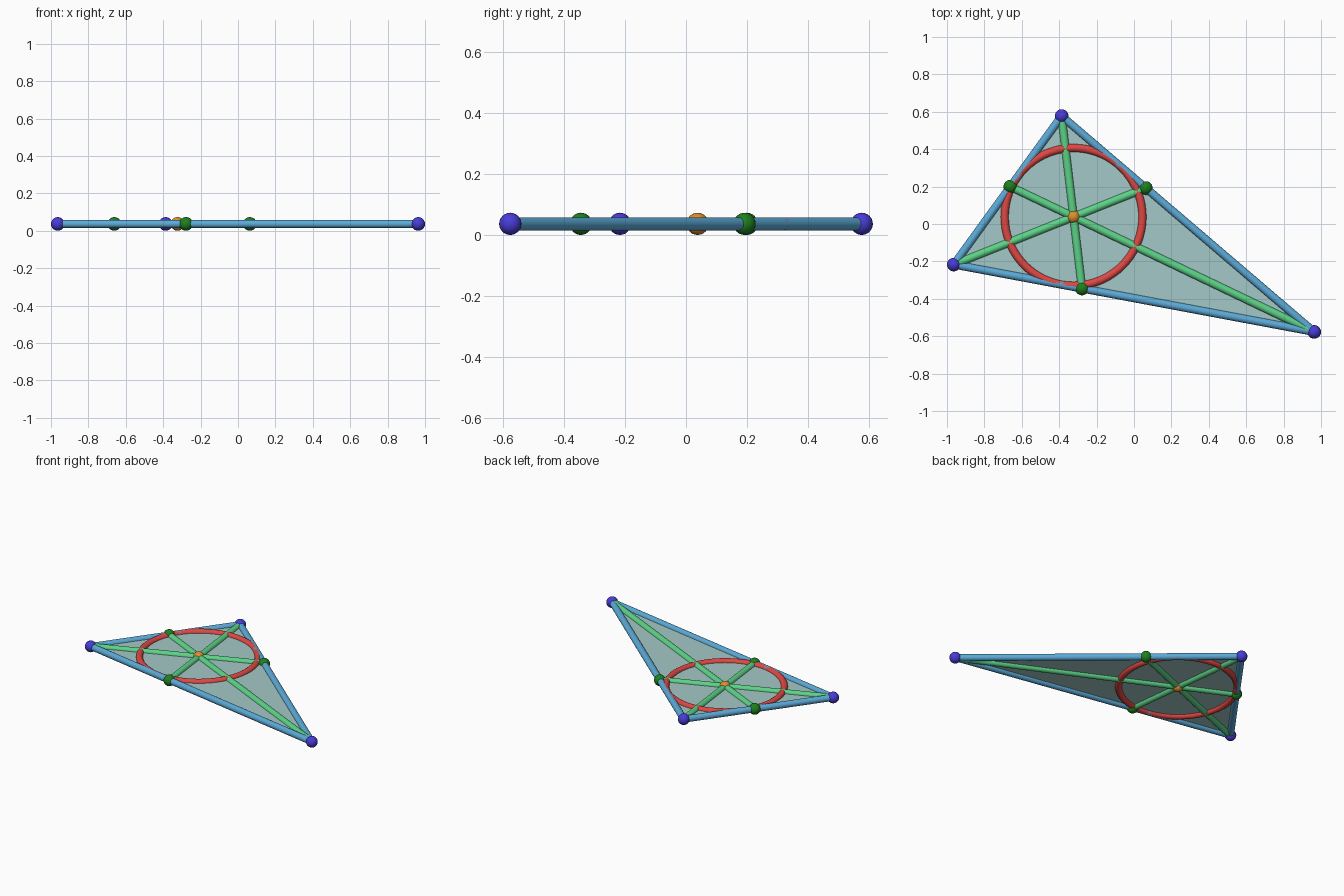
import bpy, bmesh, math
from mathutils import Vector

if "Cube" in bpy.data.objects:
    bpy.data.objects.remove(bpy.data.objects["Cube"])

Z = 0.0365      # mid-plane height
BALL = 0.0365   # joint radius
ROD = 0.0215    # rod radius


def material(name, r, g, b):
    m = bpy.data.materials.new(name)
    lin = [((c / 255 + 0.055) / 1.055) ** 2.4 for c in (r, g, b)]
    m.diffuse_color = (*lin, 1)
    m.use_nodes = True
    m.node_tree.nodes["Principled BSDF"].inputs["Base Color"].default_value = m.diffuse_color
    return m


BLUE = material("sky blue", 92, 170, 215)
GREEN = material("light green", 92, 210, 135)
RED = material("red", 222, 72, 68)
INDIGO = material("indigo", 72, 60, 215)
DARK = material("dark green", 30, 128, 30)
ORANGE = material("orange", 222, 142, 48)
TEAL = material("pale teal", 163, 201, 199)


def finish(name, mat):
    o = bpy.context.object
    o.name = name
    o.data.materials.append(mat)
    bpy.ops.object.shade_smooth_by_angle(angle=math.radians(40))


def ball(name, p, mat):
    bpy.ops.mesh.primitive_uv_sphere_add(segments=24, ring_count=12, radius=BALL, location=p)
    finish(name, mat)


def rod(name, a, b, mat):
    d = b - a
    bpy.ops.mesh.primitive_cylinder_add(vertices=20, radius=ROD, depth=d.length,
                                        location=(a + b) / 2,
                                        rotation=d.to_track_quat('Z', 'Y').to_euler())
    finish(name, mat)


# Triangle corners, opposite side lengths and incentre
P = [Vector((-0.387, 0.577, Z)), Vector((-0.9635, -0.217, Z)), Vector((0.9635, -0.577, Z))]
L = [(P[(i + 1) % 3] - P[(i + 2) % 3]).length for i in range(3)]
S = sum(L)
centre = sum((P[i] * L[i] for i in range(3)), Vector()) / S
area = (P[1] - P[0]).cross(P[2] - P[0]).length / 2

# Sides, corner joints, angle bisectors and their feet
for i in range(3):
    j, k = (i + 1) % 3, (i + 2) % 3
    foot = (P[j] * L[j] + P[k] * L[k]) / (L[j] + L[k])
    rod(f"side_rod_{i}", P[j], P[k], BLUE)
    rod(f"bisector_rod_{i}", P[i], foot, GREEN)
    ball(f"corner_ball_{i}", P[i], INDIGO)
    ball(f"foot_ball_{i}", foot, DARK)
ball("centre_ball", centre, ORANGE)

# Inscribed ring
bpy.ops.mesh.primitive_torus_add(major_radius=2 * area / S, minor_radius=ROD,
                                 major_segments=72, minor_segments=16, location=centre)
finish("inscribed_ring", RED)

# Thin triangular panel
bm = bmesh.new()
face = bm.faces.new([bm.verts.new(p - Vector((0, 0, 0.002))) for p in P])
ext = bmesh.ops.extrude_face_region(bm, geom=[face])
bmesh.ops.translate(bm, vec=(0, 0, 0.004),
                    verts=[v for v in ext["geom"] if isinstance(v, bmesh.types.BMVert)])
bmesh.ops.recalc_face_normals(bm, faces=bm.faces)
mesh = bpy.data.meshes.new("panel")
bm.to_mesh(mesh)
bm.free()
mesh.materials.append(TEAL)
bpy.context.collection.objects.link(bpy.data.objects.new("panel", mesh))
